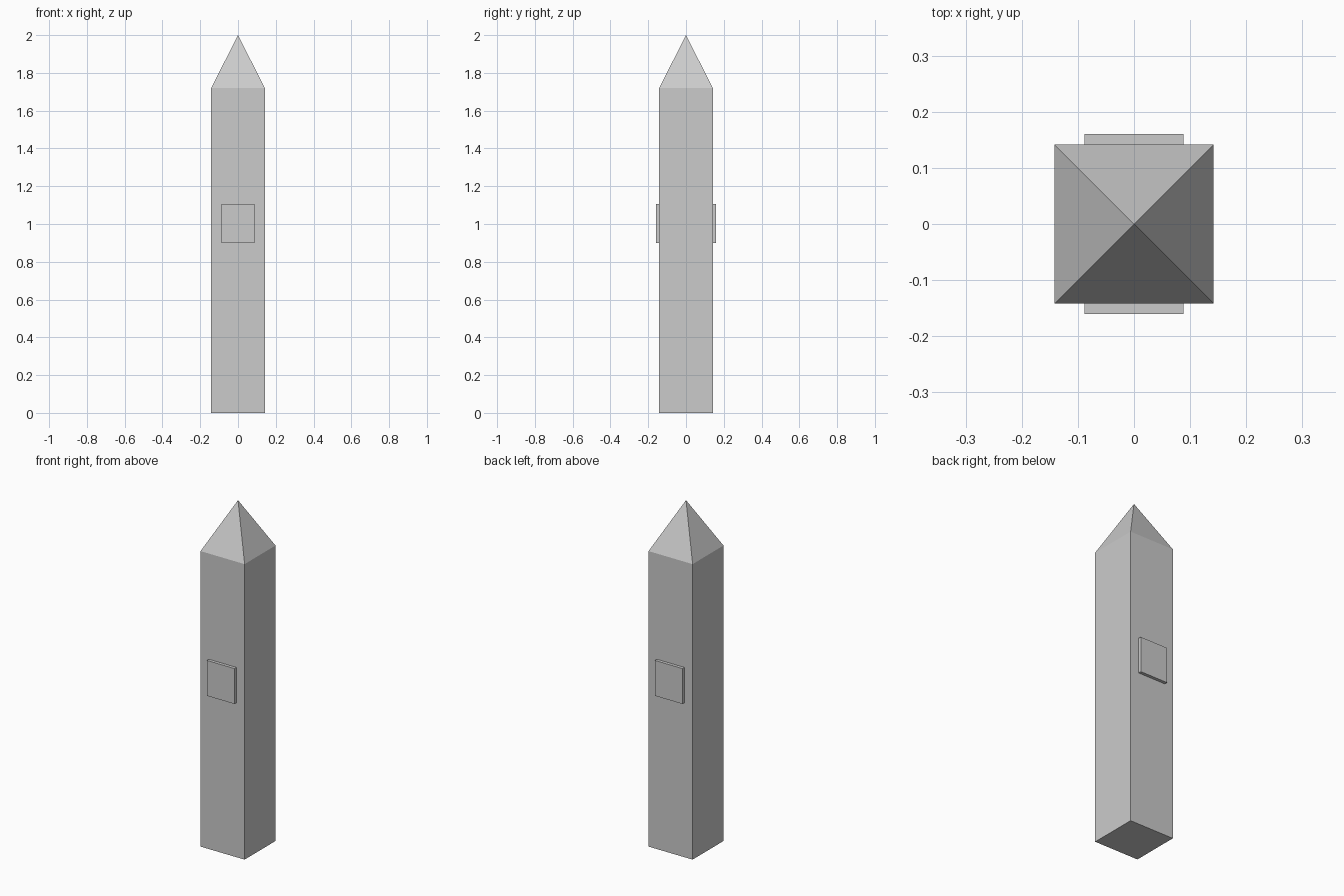
import bpy
import bmesh

old = bpy.data.objects.get("Cube")
if old:
    bpy.data.objects.remove(old, do_unlink=True)

# Single stone colour
stone = bpy.data.materials.new("grey stone")
stone.use_nodes = True
colour = (0.6, 0.6, 0.6, 1.0)
stone.diffuse_color = colour
stone.node_tree.nodes["Principled BSDF"].inputs["Base Color"].default_value = colour

HALF = 0.142       # half width of the shaft
SHOULDER = 1.72    # where the pointed cap begins
TOP = 2.0


def add_object(name, bm):
    bmesh.ops.recalc_face_normals(bm, faces=bm.faces[:])
    mesh = bpy.data.meshes.new(name)
    bm.to_mesh(mesh)
    bm.free()
    mesh.materials.append(stone)
    obj = bpy.data.objects.new(name, mesh)
    bpy.context.collection.objects.link(obj)
    return obj


def add_box(bm, size, centre):
    verts = bmesh.ops.create_cube(bm, size=1)["verts"]
    bmesh.ops.scale(bm, vec=size, verts=verts)
    bmesh.ops.translate(bm, vec=centre, verts=verts)


# Square shaft whose top face is poked up into the pyramid cap
bm = bmesh.new()
add_box(bm, (2 * HALF, 2 * HALF, SHOULDER), (0, 0, SHOULDER / 2))
top_face = max(bm.faces, key=lambda f: f.calc_center_median().z)
apex = bmesh.ops.poke(bm, faces=[top_face])["verts"][0]
apex.co.z = TOP
add_object("obelisk_shaft", bm)

# Raised plaques on the front and back
for name, side in (("front_plaque", -1), ("back_plaque", 1)):
    bm = bmesh.new()
    add_box(bm, (0.177, 0.036, 0.206), (0, side * HALF, 1.002))
    add_object(name, bm)
